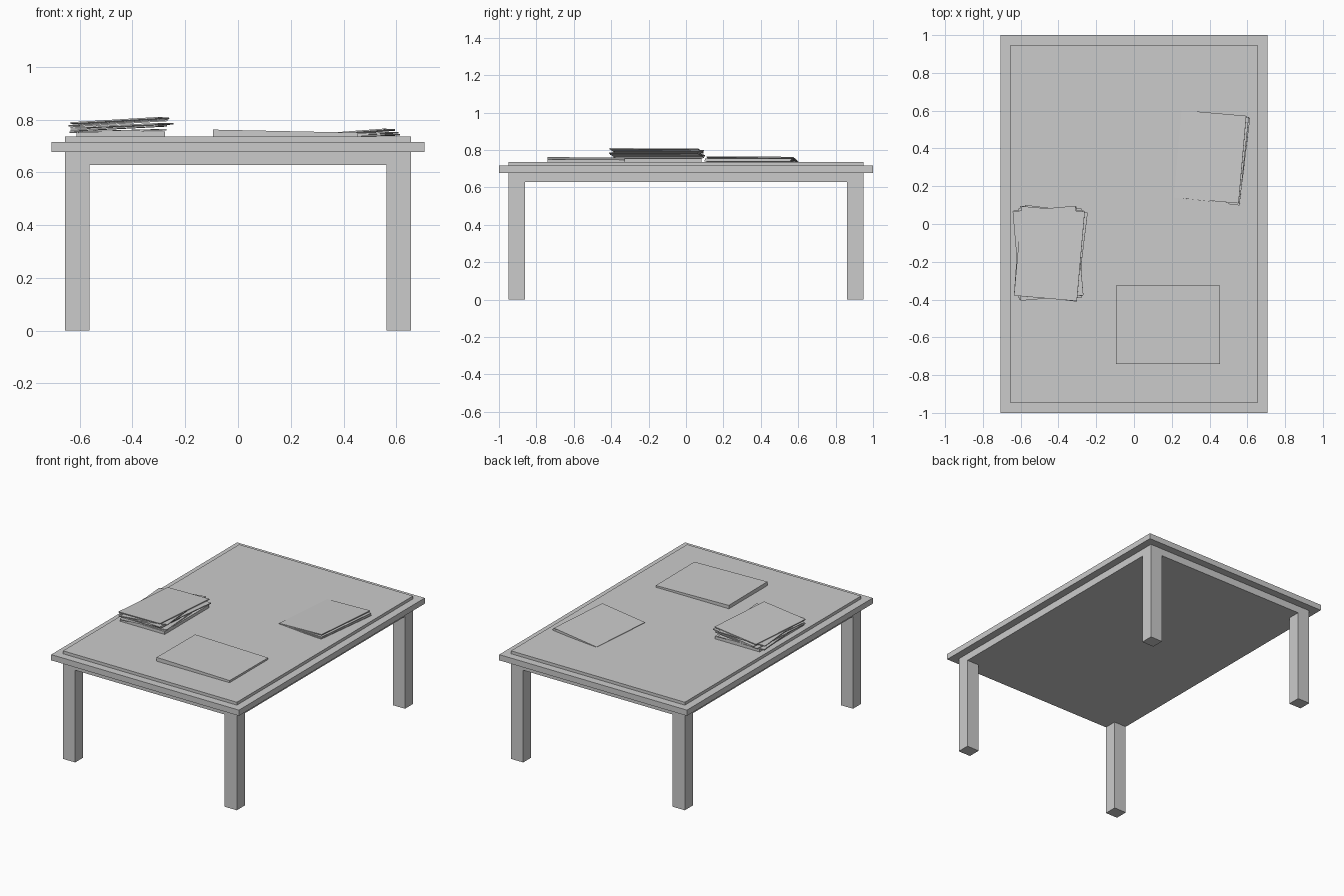
import bpy, bmesh
from math import radians
from mathutils import Matrix, Euler

if "Cube" in bpy.data.objects:
    bpy.data.objects.remove(bpy.data.objects["Cube"])


def finish(name, bm):
    bmesh.ops.recalc_face_normals(bm, faces=bm.faces)
    me = bpy.data.meshes.new(name)
    bm.to_mesh(me)
    bm.free()
    ob = bpy.data.objects.new(name, me)
    bpy.context.collection.objects.link(ob)
    return ob


def box(name, size, loc, rot=(0, 0, 0)):
    bm = bmesh.new()
    bmesh.ops.create_cube(bm, size=1, matrix=Matrix.Diagonal((*size, 1)))
    ob = finish(name, bm)
    ob.location = loc
    ob.rotation_euler = Euler([radians(a) for a in rot])
    return ob


# Solid apron block with four legs extruded from its corners
HX, HY, LEG_X, LEG_Y = 0.655, 0.948, 0.092, 0.086
Z_APRON, Z_SLAB, Z_RIM, Z_TOP = 0.628, 0.677, 0.716, 0.736
bm = bmesh.new()
xs = (-HX, -HX + LEG_X, HX - LEG_X, HX)
ys = (-HY, -HY + LEG_Y, HY - LEG_Y, HY)
grid = [[bm.verts.new((x, y, Z_APRON)) for y in ys] for x in xs]
cells = {(i, j): bm.faces.new((grid[i][j], grid[i][j + 1], grid[i + 1][j + 1], grid[i + 1][j]))
         for i in range(3) for j in range(3)}
up = bmesh.ops.extrude_face_region(bm, geom=list(bm.faces), use_keep_orig=True)
bmesh.ops.translate(bm, vec=(0, 0, Z_SLAB - Z_APRON),
                    verts=[g for g in up["geom"] if isinstance(g, bmesh.types.BMVert)])
for key in ((0, 0), (0, 2), (2, 0), (2, 2)):
    foot = bmesh.ops.extrude_discrete_faces(bm, faces=[cells[key]])["faces"][0]
    bmesh.ops.translate(bm, vec=(0, 0, -Z_APRON), verts=foot.verts)
finish("apron_and_legs", bm)

# Overhanging slab and raised top panel
box("table_slab", (1.414, 2.0, Z_RIM - Z_SLAB), (0, 0, (Z_RIM + Z_SLAB) / 2))
box("top_panel", (2 * HX, 2 * HY, Z_TOP - Z_RIM), (0, 0, (Z_TOP + Z_RIM) / 2))

# Single pad at the front, leaning slightly
box("front_pad", (0.55, 0.415, 0.028), (0.18, -0.533, 0.741), (-0.4, 1.2, 0))

# Loose stack on the left: x, y, z, tilt about x, tilt about y, turn
left_stack = [
    (-0.445, -0.155, 0.746, 0, 0, 0),
    (-0.455, -0.155, 0.757, 0, -1.5, 4),
    (-0.452, -0.153, 0.768, 0, -3, -4),
    (-0.440, -0.155, 0.777, 0, -2.5, -7),
    (-0.455, -0.155, 0.787, 0, -3.5, 5),
    (-0.448, -0.157, 0.796, -0.3, -3.4, -5),
]
for n, (x, y, z, rx, ry, rz) in enumerate(left_stack):
    thick = 0.02 if n == 0 else 0.006
    box(f"stack_sheet_{n + 1}", (0.335, 0.475, thick), (x, y, z), (rx, ry, rz))

# Fanned sheets on the right, their left edges sinking into the top
right_sheets = [
    (0.415, 0.350, 0.738, 0, -1.5, -7),
    (0.412, 0.352, 0.743, 0, -2.5, -6),
    (0.403, 0.356, 0.749, -0.3, -4.3, -5),
]
for n, (x, y, z, rx, ry, rz) in enumerate(right_sheets):
    box(f"fanned_sheet_{n + 1}", (0.345, 0.465, 0.006), (x, y, z), (rx, ry, rz))
